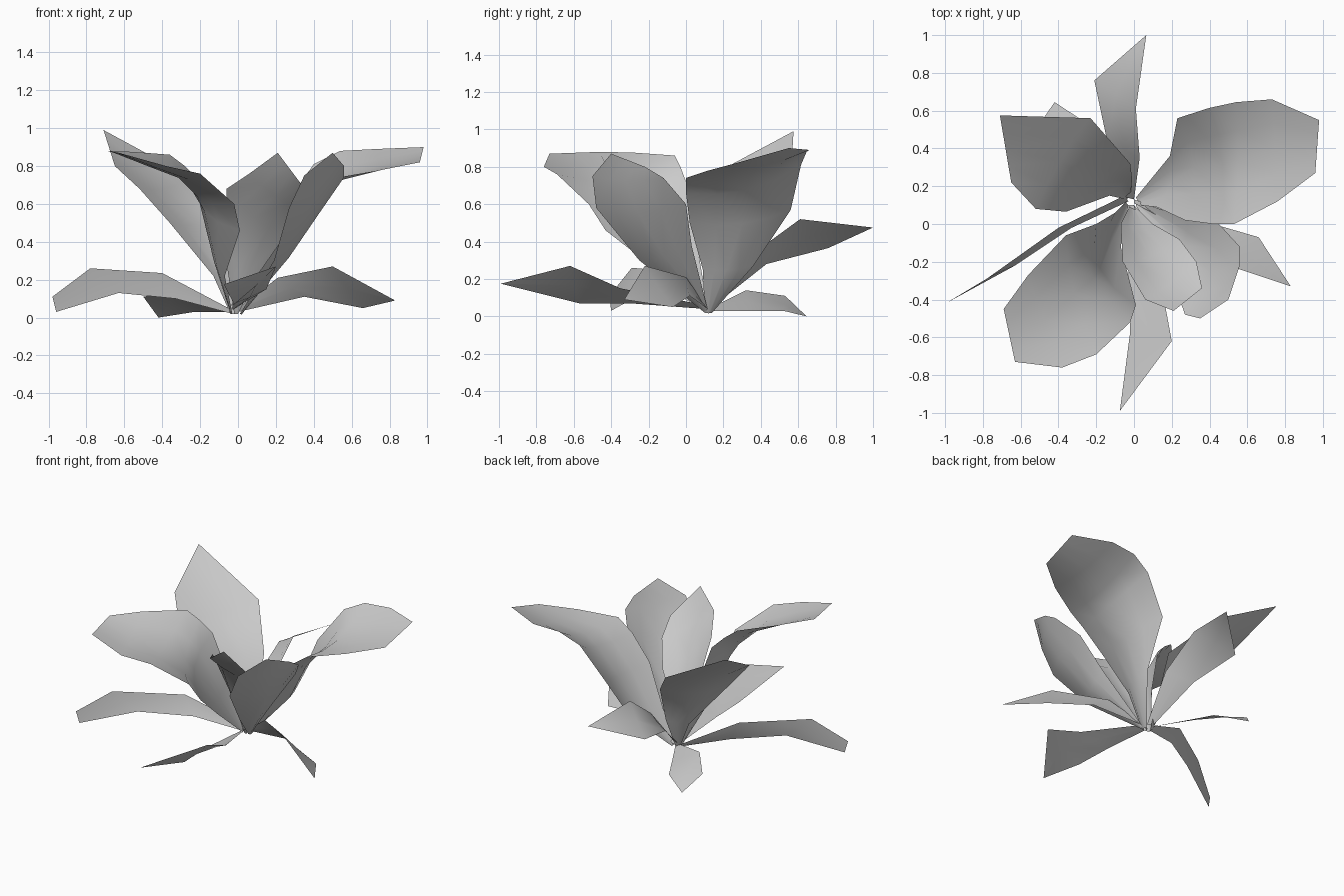
import bpy
from mathutils import Vector


def leaf(name, left, right, cup, cols=4):
    """Loft a leaf between two edge paths, sagging the middle to its underside."""
    L = [Vector(p) for p in left]
    R = [Vector(p) for p in right]
    n = len(L)
    mid = [(a + b) / 2 for a, b in zip(L, R)]
    verts, faces = [], []
    for i in range(n):
        along = mid[min(i + 1, n - 1)] - mid[max(i - 1, 0)]
        across = R[i] - L[i]
        under = across.cross(along)
        if under.length > 1e-6:
            under.normalize()
        if under.z > 0:
            under = -under
        fade = 1.15 * (1 - (i / (n - 1)) ** 3)      # flat at the tip
        for j in range(cols + 1):
            t = j / cols
            sag = cup * fade * across.length * 4 * t * (1 - t)
            verts.append(L[i] + across * t + under * sag)
    w = cols + 1
    for i in range(n - 1):
        for j in range(cols):
            a = i * w + j
            faces.append((a, a + 1, a + w + 1, a + w))
    me = bpy.data.meshes.new(name)
    me.from_pydata(verts, [], faces)
    me.validate()
    me.polygons.foreach_set("use_smooth", [True] * len(me.polygons))
    ob = bpy.data.objects.new(name, me)
    bpy.context.collection.objects.link(ob)
    return ob


# Tall cupped leaves
leaf("tall_leaf_back_right",
     [(.01, .14, .02), (.19, .36, .27), (.23, .56, .57), (.4, .615, .81), (.54, .645, .88), (.73, .66, .89), (.98, .55, .9)],
     [(.02, .10, .02), (.12, .09, .25), (.27, .02, .50), (.42, 0, .66), (.53, 0, .74), (.76, .12, .78), (.96, .27, .82)],
     .13)
leaf("tall_leaf_back_left",
     [(-.02, .14, .02), (-.01, .24, .25), (-.02, .32, .5), (-.23, .56, .73), (-.71, .575, .99)],
     [(-.04, .13, .02), (-.13, .15, .22), (-.36, .065, .5), (-.52, .08, .68), (-.65, .22, .8)],
     .08)
leaf("tall_leaf_front_left",
     [(-.03, .1, .02), (-.07, -.12, .22), (.01, -.43, .46), (-.02, -.52, .6), (-.2, -.69, .76), (-.38, -.76, .8), (-.63, -.73, .87)],
     [(-.04, .12, .02), (-.1, .06, .38), (-.2, 0, .72), (-.28, -.03, .8), (-.36, -.06, .86), (-.56, -.27, .875), (-.69, -.45, .88)],
     .15)
leaf("tall_leaf_front_right",
     [(.01, .1, .02), (.19, -.25, .3), (.27, -.48, .58), (.35, -.5, .75), (.5, -.4, .87)],
     [(.02, .12, .02), (.28, .03, .38), (.45, 0, .6), (.56, -.12, .74), (.56, -.22, .8)],
     .12)
leaf("tall_leaf_front",
     [(-.02, .1, .02), (-.07, 0, .35), (-.06, -.2, .68), (.06, -.4, .76), (.21, -.46, .87)],
     [(0, .1, .02), (.1, 0, .22), (.24, -.08, .42), (.33, -.2, .57), (.36, -.34, .67)],
     .1)

# Low spreading leaves
leaf("low_leaf_right",
     [(0, .11, .05), (.21, 0, .21), (.5, -.22, .27), (.83, -.33, .09)],
     [(0, .13, .03), (.35, .02, .11), (.66, -.07, .05), (.83, -.33, .09)], .02, 2)
leaf("low_leaf_front",
     [(-.03, .1, .04), (-.03, -.3, .07), (-.02, -.57, .07), (-.075, -.99, .175)],
     [(0, .1, .06), (.15, -.35, .15), (.2, -.62, .27), (-.075, -.99, .175)], .02, 2)
leaf("low_leaf_left",
     [(-.05, .15, .05), (-.4, -.02, .235), (-.78, -.29, .26), (-.98, -.41, .11)],
     [(-.03, .12, .02), (-.33, -.02, .1), (-.63, -.22, .13), (-.96, -.4, .03)], .02, 2)
leaf("low_leaf_back_left",
     [(-.05, .14, .05), (-.33, .32, .14), (-.5, .53, .11), (-.42, .645, 0)],
     [(-.02, .15, .03), (-.13, .34, .03), (-.23, .52, .03), (-.42, .645, 0)], .02, 2)
leaf("low_leaf_back",
     [(-.04, .14, .05), (-.14, .43, .28), (-.21, .76, .365), (.065, 1, .475)],
     [(0, .13, .05), (.03, .35, .33), (.01, .61, .52), (.065, 1, .475)], .02, 2)
